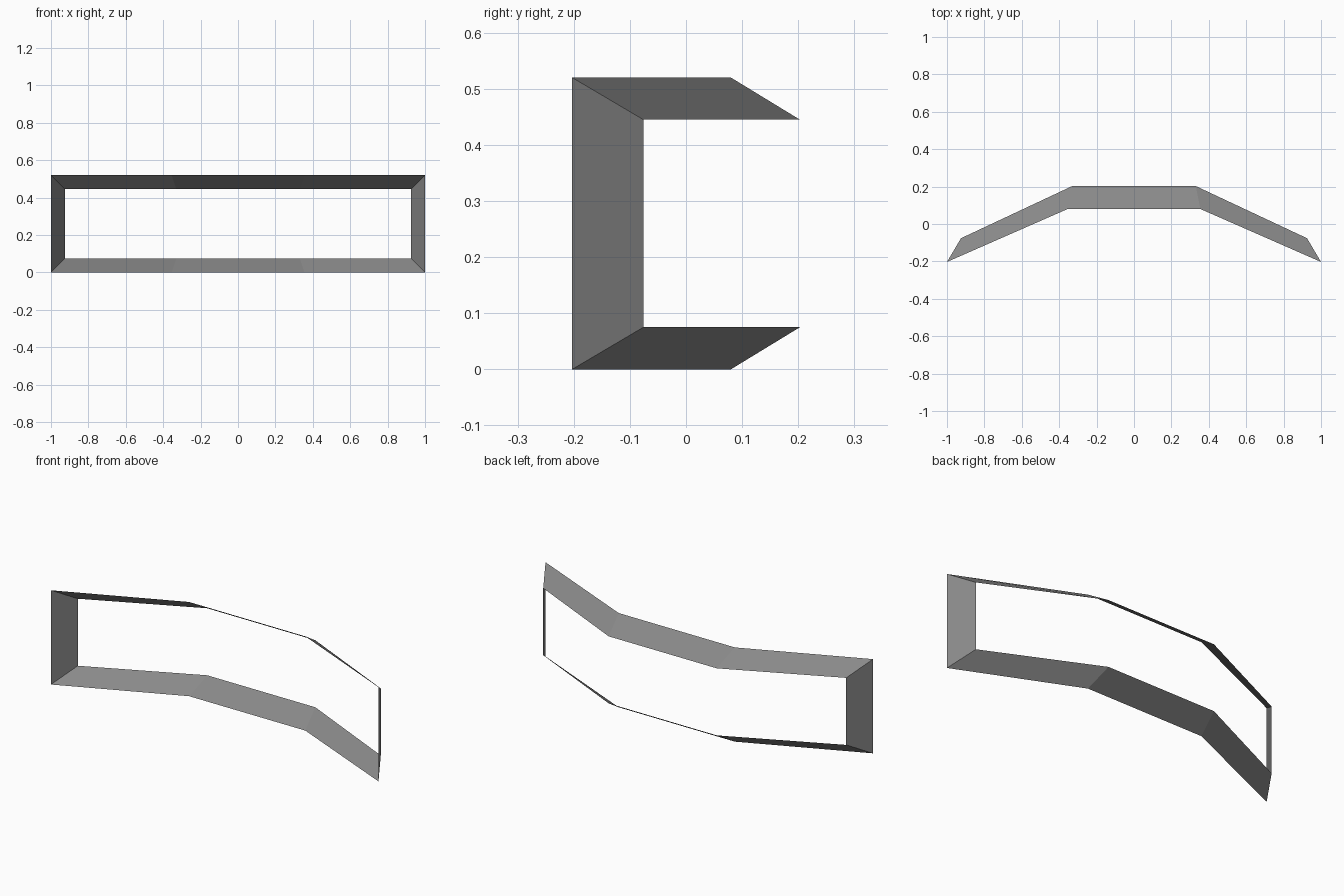
import bpy
import bmesh

cube = bpy.data.objects.get("Cube")
if cube:
    bpy.data.objects.remove(cube, do_unlink=True)

# Plain grey trim colour
grey = bpy.data.materials.new("mid_grey")
grey.use_nodes = True
colour = (0.25, 0.25, 0.25, 1)
grey.diffuse_color = colour
grey.node_tree.nodes["Principled BSDF"].inputs["Base Color"].default_value = colour

HEIGHT = 0.52


def bent_loop(half_width, end_y, bend_x, bend_y, inset):
    """Closed rectangular loop whose long edges bow backwards."""
    path = [(-half_width, end_y), (-bend_x, bend_y),
            (bend_x, bend_y), (half_width, end_y)]
    bottom = [(x, y, inset) for x, y in path]
    top = [(x, y, HEIGHT - inset) for x, y in reversed(path)]
    return bottom + top


# Bevelled frame strip between the front outer rim and the rear inner rim
bm = bmesh.new()
outer = [bm.verts.new(p) for p in bent_loop(1.0, -0.203, 0.355, 0.08, 0.0)]
inner = [bm.verts.new(p) for p in bent_loop(0.925, -0.076, 0.33, 0.203, 0.075)]
count = len(outer)
for i in range(count):
    j = (i + 1) % count
    bm.faces.new((outer[i], outer[j], inner[j], inner[i]))

mesh = bpy.data.meshes.new("window_frame")
bm.to_mesh(mesh)
bm.free()
mesh.materials.append(grey)
frame = bpy.data.objects.new("window_frame", mesh)
bpy.context.collection.objects.link(frame)
